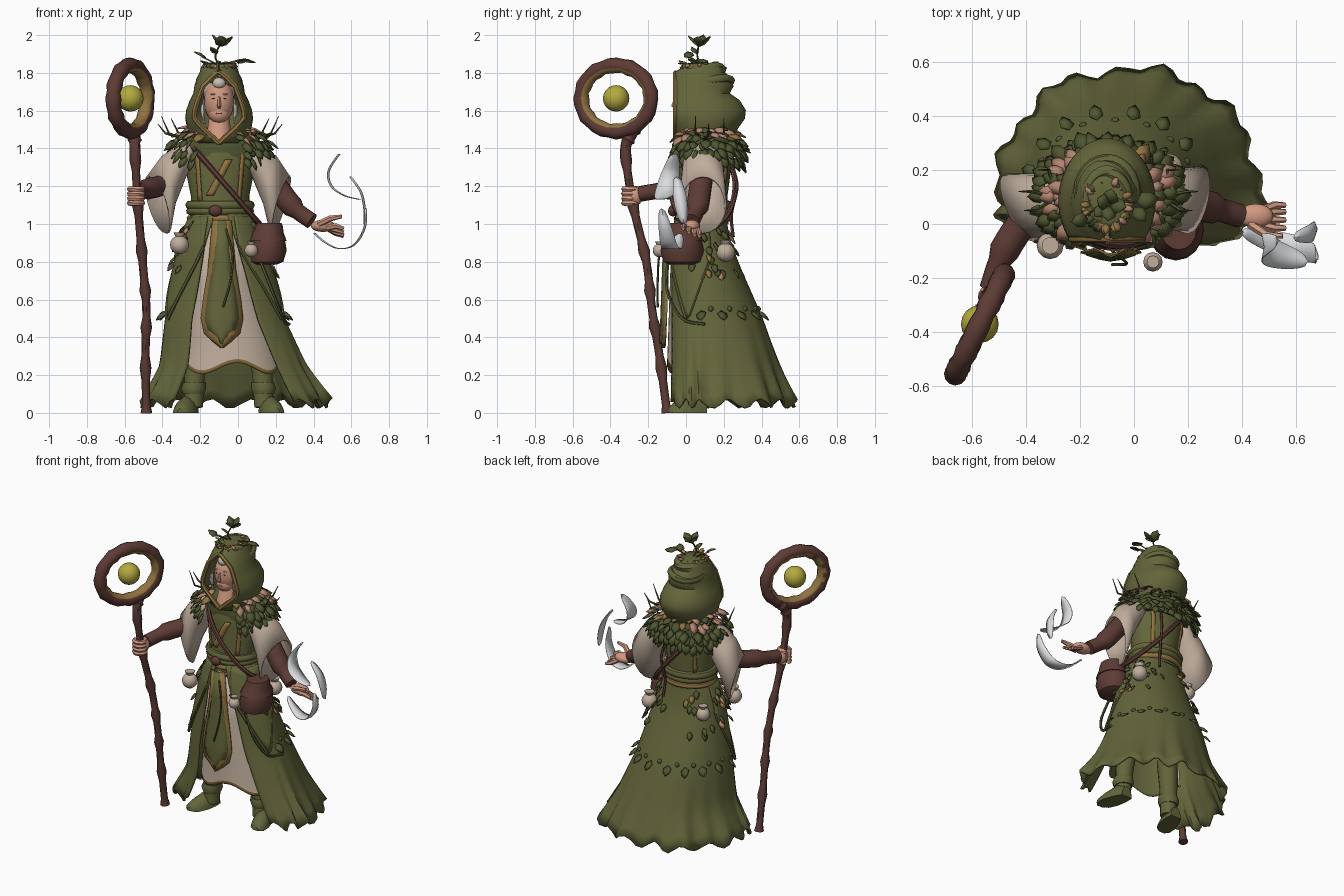
import bpy, bmesh, math, random
from math import sin, cos, pi, radians, sqrt
from mathutils import Vector as V, Matrix

random.seed(4)
if "Cube" in bpy.data.objects:
    bpy.data.objects.remove(bpy.data.objects["Cube"])


def material(name, r, g, b):
    m = bpy.data.materials.new(name)
    col = tuple((c / 255) ** 2.2 for c in (r, g, b)) + (1,)
    m.use_nodes = True
    m.diffuse_color = col
    bsdf = m.node_tree.nodes["Principled BSDF"]
    bsdf.inputs["Base Color"].default_value = col
    bsdf.inputs["Roughness"].default_value = 0.9
    return m


GREEN = material("cloak green", 99, 101, 61)
LEAF = material("leaf green", 80, 87, 52)
BROWN = material("wood brown", 94, 62, 56)
CREAM = material("linen cream", 190, 172, 155)
SKIN = material("skin", 208, 152, 128)
GOLD = material("dull gold", 143, 114, 66)
YELLOW = material("orb yellow", 178, 168, 66)
WHITE = material("wind white", 218, 220, 222)
PINK = material("petal pink", 178, 132, 112)
SILVER = material("silver hair", 196, 190, 180)


def finish(name, bm, mats, thick=0, angle=45):
    bmesh.ops.recalc_face_normals(bm, faces=bm.faces)
    me = bpy.data.meshes.new(name)
    bm.to_mesh(me)
    bm.free()
    for m in mats:
        me.materials.append(m)
    for p in me.polygons:
        p.use_smooth = True
    me.set_sharp_from_angle(angle=radians(angle))
    ob = bpy.data.objects.new(name, me)
    bpy.context.collection.objects.link(ob)
    if thick:
        mod = ob.modifiers.new("thickness", "SOLIDIFY")
        mod.thickness = thick
        mod.offset = 0
    return ob


def grid(name, rows, *mats, wrap=False, loop=False, cap=False, thick=0, rule=None):
    """Skin a list of equally long point rows."""
    bm = bmesh.new()
    vs = [[bm.verts.new(p) for p in r] for r in rows]
    n, k = len(vs), len(vs[0])
    for i in range(n if loop else n - 1):
        for j in range(k if wrap else k - 1):
            a, b = vs[i], vs[(i + 1) % n]
            f = bm.faces.new((a[j], a[(j + 1) % k], b[(j + 1) % k], b[j]))
            f.material_index = rule(i, j) if rule else 0
    if cap:
        bm.faces.new(vs[0])
        bm.faces.new(vs[-1])
    return finish(name, bm, mats, thick)


def loft(name, rings, *mats, n=24):
    """Stack ellipses given as (z, cx, cy, rx, ry)."""
    rows = [[(cx + rx * sin(2 * pi * j / n), cy - ry * cos(2 * pi * j / n), z)
             for j in range(n)] for z, cx, cy, rx, ry in rings]
    return grid(name, rows, *mats, wrap=True, cap=True)


def sweep(name, pts, radii, *mats, n=8, loop=False):
    pts = [V(p) for p in pts]
    k = len(pts)
    if not isinstance(radii, (list, tuple)):
        radii = [radii] * k
    nrm, rows = None, []
    for i, p in enumerate(pts):
        a, b = (pts[i - 1], pts[(i + 1) % k]) if loop else (pts[max(i - 1, 0)], pts[min(i + 1, k - 1)])
        t = (b - a).normalized()
        nrm = t.orthogonal() if nrm is None else nrm - t * nrm.dot(t)
        nrm.normalize()
        side = t.cross(nrm)
        rows.append([p + (nrm * cos(2 * pi * j / n) + side * sin(2 * pi * j / n)) * radii[i] for j in range(n)])
    return grid(name, rows, *mats, wrap=True, loop=loop, cap=not loop)


def smooth(pts, steps=6):
    """Catmull-Rom points through a short path."""
    p = [V(q) for q in pts]
    p = [p[0]] + p + [p[-1]]
    out = []
    for a, b, c, d in zip(p, p[1:], p[2:], p[3:]):
        for s in range(steps):
            t = s / steps
            out.append(b + (c - a) * t / 2 + (a * 2 - b * 5 + c * 4 - d) * t * t / 2 + (b * 3 - a - c * 3 + d) * t ** 3 / 2)
    return out + [p[-1]]


def ball(name, loc, scale, mat, seg=16):
    bm = bmesh.new()
    bmesh.ops.create_uvsphere(bm, u_segments=seg, v_segments=seg * 2 // 3, radius=1)
    bm.transform(Matrix.Translation(loc) @ Matrix.Diagonal((*scale, 1)))
    return finish(name, bm, [mat], angle=60)


def leaves(name, items, mat, wide=0.3):
    """Cupped leaves given as (base, direction, length)."""
    bm = bmesh.new()
    for p, d, s in items:
        p, d = V(p), V(d).normalized()
        side = d.cross(V((random.uniform(-.4, .4), random.uniform(-.4, .4), 1))).normalized() * s * wide
        up = side.cross(d).normalized() * s * 0.12
        pts = [p, p + d * s * .3 + side, p + d * s * .7 + side * .8, p + d * s,
               p + d * s * .7 - side * .8, p + d * s * .3 - side]
        rim = [bm.verts.new(q) for q in pts]
        mid = bm.verts.new(p + d * s * .5 + up)
        for i in range(6):
            bm.faces.new((rim[i], rim[(i + 1) % 6], mid))
    return finish(name, bm, [mat], thick=0.006)


def at(table, z):
    for a, b in zip(table, table[1:]):
        if z >= b[0]:
            t = max(0, (a[0] - z) / (a[0] - b[0]))
            return [x + (y - x) * t for x, y in zip(a, b)]
    return table[-1]


# Cloak skirt: z, centre x, half width, front depth, back depth, opening degrees
CLOAK = [(1.06, -.09, .15, .13, .12, 12), (.9, -.09, .21, .17, .15, 24), (.75, -.08, .25, .17, .21, 28),
         (.5, -.07, .31, .18, .32, 34), (.25, -.03, .38, .19, .41, 38), (.05, -.02, .49, .2, .49, 40)]


def cloak_pt(a, z, grow=1.0):
    _, cx, rx, yf, yb, _ = at(CLOAK, z)
    s = sin(a)
    if cos(a) < 0:
        s = math.copysign(abs(s) ** .88, s)
    return V((cx + rx * grow * s, .08 - (yf if cos(a) > 0 else yb) * grow * cos(a), z))


rows = []
for i in range(17):
    z = 1.06 - i * 1.01 / 16
    o = radians(at(CLOAK, z)[5])
    f = (i / 16) ** 5
    row = []
    for j in range(73):
        a = o + (2 * pi - 2 * o) * j / 72
        p = cloak_pt(a, z, 1 + f * (.03 * sin(9 * a) + .03 * sin(22 * a)))
        p.z += f * .025 * sin(17 * a + 1)
        row.append(p)
    rows.append(row)
grid("cloak_skirt", rows, GREEN, thick=0.014)

# Pointed overskirt flaps on both hips
for side, label in ((1, "left"), (-1, "right")):
    rows = []
    for i in range(9):
        row = []
        for j in range(15):
            deg = 24 + j * 6
            low = .48 + .4 * abs(deg - 68) / 44
            row.append(cloak_pt(side * radians(deg), 1.04 - (1.04 - low) * i / 8, 1.06))
        rows.append(row)
    grid(label + "_hip_flap", rows, GREEN, thick=0.01)
    sweep(label + "_flap_cord", [p + V((0, -.006, 0)) for p in rows[-1]], .009, GREEN, n=6)

# Under robe with a wavy gold hem and green lining, and the tabard
rows = []
for k, (z, cx, rx, ry) in enumerate([(.98, -.09, .14, .13), (.7, -.08, .18, .14), (.4, -.05, .23, .15),
                                     (.255, -.04, .25, .155), (.235, -.04, .255, .157)]):
    wave = .03 * (k > 2)
    rows.append([(cx + rx * sin(a), .06 - ry * cos(a), z + wave * sin(4 * a + 1))
                 for a in (j * pi / 24 - pi * .6 for j in range(30))])
robe = grid("under_robe", rows, CREAM, GOLD, GREEN, GREEN, thick=0.01, rule=lambda i, j: int(i == 3))
robe.modifiers["thickness"].material_offset = 2


def tabard(name, mat, extra, y):
    prof = [(1.02, .05), (.85, .065), (.75, .075), (.6, .1), (.5, .112), (.42, .095), (.38, .05), (.345, .004)]
    rows = []
    for z, w in prof:
        w = max(w - extra, .002)
        z = z + extra * (z < .5)
        bow = .03 * max(0, 1 - (z - .34) / .5)
        rows.append([(-.085 + w * t, y + .02 * t * t - bow * .6, z) for t in (-1, -.5, 0, .5, 1)])
    grid(name, rows, mat, thick=0.008)


tabard("tabard_trim", GOLD, 0, -.112)
tabard("tabard_panel", GREEN, .021, -.12)

# Torso, belt and trim
TORSO = [(1.5, -.095, .1, .1, .09), (1.42, -.095, .1, .18, .13), (1.3, -.095, .1, .185, .14),
         (1.15, -.095, .09, .155, .13), (1, -.095, .085, .155, .14)]
loft("tunic", TORSO, GREEN)
for z, r, mat, part in ((1.1, .024, GREEN, "upper"), (1.068, .02, GREEN, "middle"), (1.03, .017, GOLD, "lower")):
    ring = [(-.095 + .16 * cos(i * pi / 12), .09 + .138 * sin(i * pi / 12), z) for i in range(24)]
    sweep(part + "_belt", ring, r, mat, n=8, loop=True)


def trim_strip(name, a, b, w, face=-1):
    """Gold strip laid on the front (-1) or back (1) of the tunic."""
    def pt(x, z):
        _, cx, cy, rx, ry = at(TORSO, z)
        return V((x, cy + face * (ry * sqrt(max(0, 1 - ((x - cx) / rx) ** 2)) + .004), z))
    line = [(a[0] + (b[0] - a[0]) * i / 8, a[1] + (b[1] - a[1]) * i / 8) for i in range(9)]
    grid(name, [[pt(x - w, z), pt(x + w, z)] for x, z in line], GOLD, thick=.008)


for face, label in ((-1, "front"), (1, "back")):
    trim_strip(label + "_right_trim", (-.22, 1.42), (-.2, 1.12), .01, face)
    trim_strip(label + "_left_trim", (.03, 1.42), (.005, 1.12), .01, face)
trim_strip("chest_cross_trim", (-.05, 1.34), (-.15, 1.15), .02)
ball("belt_knot", (-.12, -.07, 1.07), (.035, .025, .03), BROWN)

# Shoulder strap and satchel
sweep("shoulder_strap", [(-.06 + .2 * cos(i * pi / 16), .09 - .17 * sin(i * pi / 16), 1.2 - .23 * cos(i * pi / 16))
                         for i in range(32)], .015, BROWN, n=6, loop=True)
loft("satchel", [(.785, .15, -.02, .055, .065), (.8, .15, -.02, .09, .1), (.86, .155, -.02, .103, .115),
                 (.92, .16, -.02, .088, .1), (.97, .16, -.02, .07, .08), (1, .165, -.02, .06, .07)], BROWN, n=16)
loft("satchel_flap", [(.91, .157, -.02, .1, .11), (.96, .16, -.02, .08, .09), (.985, .165, -.02, .074, .08),
                      (1.005, .165, -.02, .066, .075)], BROWN, n=16)

# Herb pouches hung from the belt
for x, y, z, r in [(-.31, -.08, .89, .05), (.07, -.14, .86, .036), (.13, .21, .85, .05), (-.27, .2, .86, .045)]:
    ball("herb_pouch", (x, y, z), (r, r, r), CREAM, seg=12)
    loft("pouch_neck", [(z + r * .8, x, y, r * .4, r * .4), (z + r * 1.3, x, y, r * .65, r * .65)], CREAM, n=10)

# Shoulder mantle, open at the chest, with layered leaves, petals and twigs
loft("mantle", [(1.5, -.095, .11, .11, .11), (1.46, -.095, .11, .18, .135), (1.4, -.095, .11, .225, .145),
                (1.34, -.095, .11, .22, .14)], LEAF)
sets = {LEAF: [], PINK: [], GOLD: []}
for z, grow, count, drop in ((1.5, .62, 26, .3), (1.475, .82, 32, .6), (1.435, 1, 36, .9), (1.395, 1.03, 38, 1.3), (1.355, 1.03, 36, 1.9)):
    for i in range(count):
        a = 2 * pi * (i + random.random() * .7) / count
        if cos(a) > .88:
            continue
        p = (-.095 + .235 * grow * sin(a), .105 - .17 * grow * cos(a), z + random.uniform(-.01, .015))
        kind = LEAF
        if z > 1.45 and random.random() < .65:
            kind = PINK if abs(sin(a)) > .55 else GOLD
        sets[kind].append((p, (sin(a), -cos(a), -drop + random.uniform(-.2, .3)), random.uniform(.065, .095)))
for mat, part in ((LEAF, "leaves"), (PINK, "petals"), (GOLD, "dry_leaves")):
    leaves("mantle_" + part, sets[mat], mat, .33)
for s in (-1, 1):
    for x, y, z in ((.31, .05, 1.57), (.33, .12, 1.53), (.26, .2, 1.56)):
        sweep("mantle_twig", [(-.095 + s * .19, .1, 1.45), (-.095 + s * (x - .04), y, 1.48), (-.095 + s * x, y, z)],
              [.008, .006, .002], LEAF, n=5)

# Hood: z, half width, back y, half opening
HOOD = [(1.845, .075, .185, .002), (1.825, .09, .21, .003), (1.8, .097, .2, .01), (1.77, .112, .235, .045),
        (1.73, .124, .245, .085), (1.69, .13, .225, .1), (1.65, .15, .28, .115), (1.6, .168, .31, .13),
        (1.56, .173, .305, .132), (1.51, .165, .27, .09), (1.47, .15, .25, .045), (1.43, .13, .23, .002)]
rows = []
for z, w, back, gap in HOOD:
    o = math.asin(gap / w)
    front = (.14 if z < 1.81 else .1) / max(cos(o), .63)
    rows.append([(-.1 + w * sin(a), .085 - (front if cos(a) > 0 else back - .085) * cos(a), z)
                 for a in (o + (2 * pi - 2 * o) * j / 36 for j in range(37))])
grid("hood", rows, GREEN, thick=0.014)
edge = [r[0] for r in rows[2:]] + [r[-1] for r in reversed(rows[2:])]
sweep("hood_trim", edge, .014, GOLD, n=6, loop=True)
ball("hood_crown", (-.1, .085, 1.84), (.08, .098, .015), GREEN)
for z, r, y in ((1.76, .102, .12), (1.825, .074, .1)):
    sweep("hood_fold", [(-.1 + r * cos(i * pi / 12), y + r * 1.15 * sin(i * pi / 12), z + .01 * sin(i * pi / 6))
                        for i in range(24)], .022, GREEN, loop=True)

# Head
ball("head", (-.1, .03, 1.65), (.08, .085, .118), SKIN, seg=24)
ball("jaw", (-.1, .0, 1.585), (.055, .05, .052), SKIN)
sweep("neck", [(-.1, .05, 1.6), (-.1, .02, 1.42)], [.05, .075], SKIN, n=12)
sweep("nose", [(-.1, -.052, 1.675), (-.1, -.068, 1.625), (-.1, -.05, 1.617)], [.006, .011, .008], SKIN, n=6)
ball("hair_cap", (-.1, .065, 1.69), (.083, .085, .1), SILVER)
ball("hair_front", (-.1, -.02, 1.745), (.035, .03, .03), SILVER)
for s in (-1, 1):
    sweep("hair_lock", smooth([(-.1 + s * .08, -.01, 1.66), (-.1 + s * .087, -.02, 1.6), (-.1 + s * .078, -.02, 1.53)]),
          [.006] * 4 + [.012] * 5 + [.006] * 4, SILVER, n=6)
    ball("eye", (-.1 + s * .03, -.047, 1.665), (.01, .005, .003), BROWN, seg=8)
    ball("brow", (-.1 + s * .031, -.043, 1.687), (.018, .006, .004), SILVER, seg=8)
ball("mouth", (-.1, -.05, 1.585), (.018, .004, .003), PINK, seg=8)

# Nest and sprout on the hood
for mat, part in ((PINK, "petals"), (LEAF, "leaves"), (GOLD, "straw")):
    items = []
    for i in range(14):
        a = random.uniform(0, 2 * pi)
        items.append(((-.1 + .06 * cos(a), .07 + .07 * sin(a), 1.848), (cos(a), sin(a), random.uniform(-.9, .4)), .042))
    leaves("nest_" + part, items, mat)
sweep("sprout_stem", smooth([(-.1, .08, 1.84), (-.12, .06, 1.89), (-.09, .07, 1.96)]), .005, LEAF, n=6)
for x, y, z in ((-.19, .02, 1.885), (.01, .08, 1.87)):
    sweep("side_stem", [(-.1, .09, 1.84), (x, y, z)], .004, LEAF, n=5)
leaves("sprout_leaves", [((-.09, .07, 1.94), d, .08) for d in ((-.6, .3, .8), (.9, -.1, .75), (.1, .9, .8), (-.1, -.9, .85))]
       + [((-.11, .06, 1.9), (-.7, -.6, .7), .06), ((-.17, .02, 1.88), (-1, -.2, .5), .07),
          ((.01, .08, 1.87), (1, .2, -.2), .085), ((0, .06, 1.85), (.5, -.6, .3), .07)], LEAF, .38)

# Wide sleeves, cut slightly open toward the front
SLEEVE = [(.13, 1.39, .08, .05, 0, 0), (.2, 1.33, .1, .08, .02, 0), (.27, 1.23, .11, .125, .03, .01),
          (.325, 1.1, .12, .15, .045, .025)]
for s, label in ((1, "left"), (-1, "right")):
    yaw = 1 if s > 0 else 2
    rows = [[(-.1 + s * (x + lean * cos(t) + yaw * cut * sin(t)), .09 - .01 * i * (s < 0) + ry * sin(t), z + rz * cos(t))
             for t in (k * pi / 10 for k in range(20))] for i, (x, z, ry, rz, lean, cut) in enumerate(SLEEVE)]
    grid(label + "_sleeve", rows, CREAM, wrap=True, thick=0.012)

# Arms and hands
sweep("right_arm", smooth([(-.27, .1, 1.36), (-.38, .04, 1.22), (-.48, -.1, 1.185), (-.53, -.24, 1.16)], 4),
      [.06] * 5 + [.056] * 4 + [.042] * 4, BROWN, n=12)
ball("right_palm", (-.535, -.27, 1.15), (.042, .045, .052), SKIN)
for i in range(4):
    z = 1.11 + i * .025
    sweep("right_finger", [(-.54 + .034 * cos(t), -.295 + .036 * sin(t), z) for t in (k * pi / 5 for k in range(-5, 5))], .015, SKIN, n=6)
sweep("left_arm", smooth([(.08, .1, 1.36), (.19, .08, 1.22), (.29, .06, 1.09), (.39, .03, 1.015)], 4),
      [.06] * 5 + [.06] * 4 + [.044] * 4, BROWN, n=12)
ball("left_palm", (.45, .03, .99), (.065, .045, .032), SKIN)
for y, z in [(.07, .935), (.045, .94), (.015, .955), (-.015, .975)]:
    sweep("left_finger", [(.47, .02 + (y - .02) * .6, .98), (.52, y, z + .015), (.56, y, z)], [.016, .015, .01], SKIN, n=6)
sweep("left_thumb", [(.43, 0, 1.0), (.49, -.04, 1.03), (.55, -.045, 1.04)], [.018, .016, .01], SKIN, n=6)

# Boots
for x, toe, label in ((.15, .05, "left"), (-.25, -.05, "right")):
    sweep(label + "_boot_shaft", [(x - toe * .8, .07, .4), (x - toe * .4, .06, .2), (x - toe * .3, .05, .03)],
          [.065, .055, .05], GREEN, n=12)
    loft(label + "_boot_cuff", [(.1, x - toe * .3, .055, .056, .06), (.13, x - toe * .3, .055, .066, .07),
                                (.16, x - toe * .4, .055, .06, .06)], GREEN, n=12)
    rows = [[(x + toe * f + w * cos(t), .11 - .2 * f, max(0, h * sin(t))) for t in (k * pi / 8 for k in range(9))]
            for f, w, h in ((0, .04, .07), (.25, .055, .1), (.6, .062, .075), (.9, .05, .05), (1.02, .02, .025))]
    grid(label + "_boot_foot", rows, GREEN, wrap=True, cap=True)

# Gnarled staff with ring head and orb
path = smooth([(-.485, -.1, 0), (-.49, -.14, .3), (-.485, -.18, .55), (-.505, -.21, .8), (-.53, -.28, 1.1),
               (-.545, -.32, 1.38), (-.545, -.29, 1.47), (-.53, -.25, 1.53)], 5)
sweep("staff", path, [.022 + .007 * (i > 24) + (.009 if i % 4 == 0 else 0) for i in range(len(path))], BROWN, n=8)
axis, hub = V((.44, .9, 0)), V((-.57, -.37, 1.665))
ring = [hub + axis * (.205 * cos(t)) + V((0, 0, .175 * sin(t))) for t in (i * pi / 16 for i in range(32))]
head = sweep("staff_ring", ring, [.04 + .004 * sin(i * 2.4) for i in range(32)], BROWN, GOLD, n=12, loop=True)
for p in head.data.polygons:
    inward = hub - p.center
    p.material_index = int(p.normal.dot(inward.normalized()) > .15)
ball("orb", hub, (.07, .07, .07), YELLOW)


# Swirling wind ribbons
def ribbon(name, pts, y, drift, width):
    line = smooth([(x, 0, z) for x, z in pts])
    n = len(line) - 1
    rows = []
    for i, p in enumerate(line):
        c, w = y + drift * i / n, width * sqrt(sin(pi * i / n) + .001)
        rows.append([(p.x - .01, c - w, p.z), (p.x, c, p.z), (p.x - .01, c + w, p.z)])
    grid(name, rows, WHITE, thick=.004)


ribbon("upper_wind", [(.54, 1.37), (.485, 1.28), (.5, 1.2), (.57, 1.15), (.65, 1.13)], -.06, -.08, .055)
ribbon("side_wind", [(.6, 1.25), (.655, 1.17), (.675, 1.08), (.675, 1.0)], -.05, .04, .035)
ribbon("lower_wind", [(.68, 1.08), (.675, .98), (.62, .89), (.54, .87), (.47, .9), (.41, .95)], -.13, .1, .045)

# Loose leaves on the skirt, and hanging vines
skirt = []
for i in range(10):
    a = radians(90 + i * 20)
    skirt.append((cloak_pt(a, .54, 1.02), (sin(a), -cos(a), -.9), .075))
    ball("skirt_berry", cloak_pt(a + .17, .55, 1.01), (.016, .016, .016), LEAF, seg=8)
leaves("skirt_leaves", skirt, LEAF, .35)
for mat, part, n in ((LEAF, "waist_leaves", 44), (GOLD, "waist_dry_leaves", 8), (PINK, "waist_petals", 6)):
    items = []
    for i in range(n):
        a = radians(random.uniform(50, 165)) * random.choice((-1, 1))
        items.append((cloak_pt(a, random.uniform(.74, 1.02), 1.08), (sin(a), -cos(a), -1.3), .06))
    leaves(part, items, mat)
sweep("front_vine", smooth([(-.08, -.1, 1.02), (-.03, -.14, .85), (-.04, -.15, .7), (-.08, -.15, .56)]), .006, LEAF, n=5)
sweep("hip_vine", smooth([(.1, -.09, .85), (.18, -.1, .65), (.24, -.02, .5), (.27, .1, .47)]), .009, LEAF, n=5)
sweep("back_vine", smooth([(-.02, .24, 1.32), (0, .27, 1.2), (-.01, .24, 1.05), (0, .25, .93)]), .009, BROWN, n=5)
